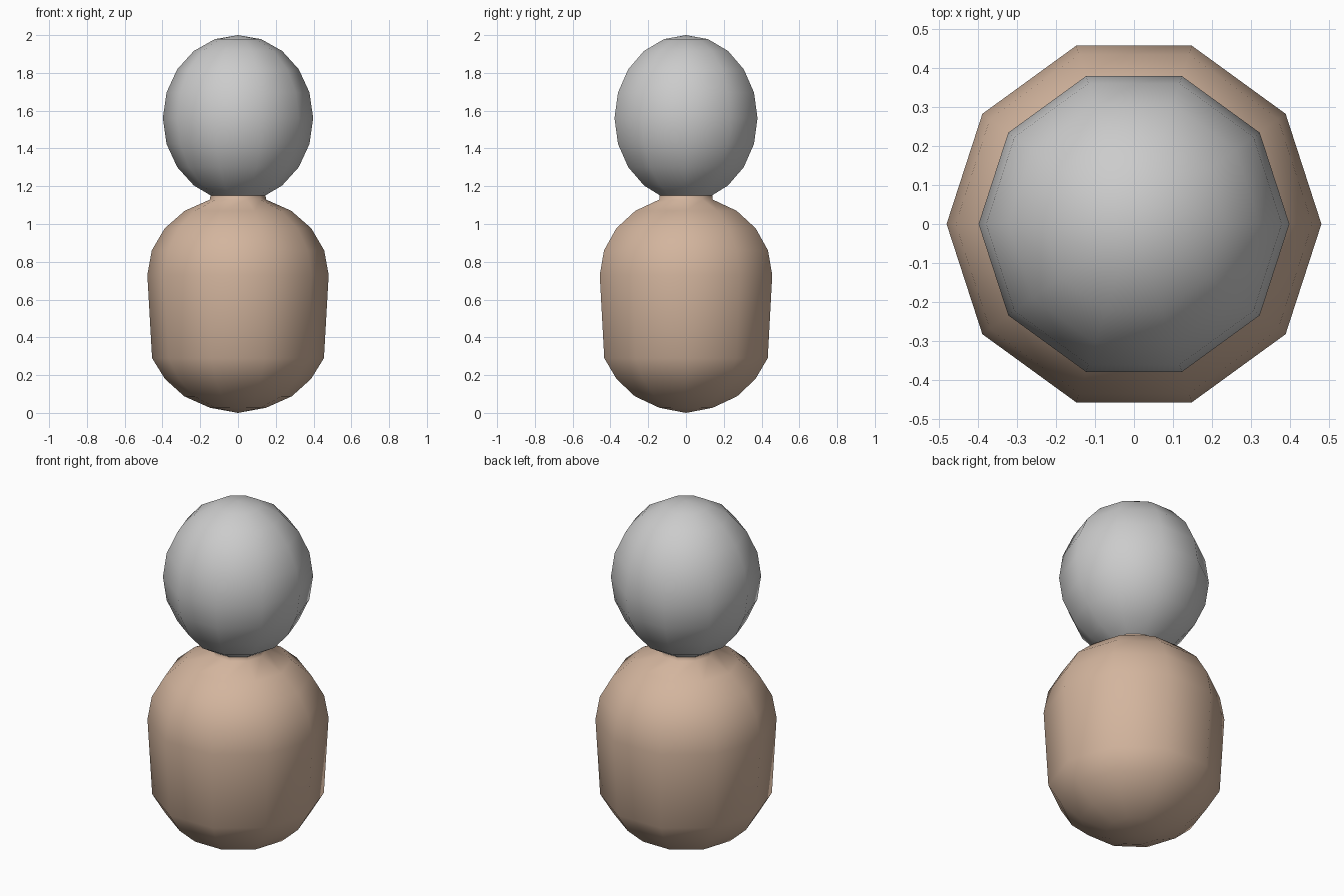
import bpy, bmesh
from math import cos, sin, pi, radians

if "Cube" in bpy.data.objects:
    bpy.data.objects.remove(bpy.data.objects["Cube"])

SIDES = 10


def dome(radius, height, centre, angles):
    """Rings (radius, z) along a quarter ellipse."""
    return [(radius * cos(radians(a)), centre + height * sin(radians(a))) for a in angles]


def lathe(name, profile, color=None):
    """Turn a bottom-to-top profile around z; zero radius makes a pole."""
    bm = bmesh.new()
    rings = []
    for r, z in profile:
        if r < 1e-5:
            rings.append([bm.verts.new((0, 0, z))])
        else:
            rings.append([bm.verts.new((r * cos(2 * pi * i / SIDES),
                                        r * sin(2 * pi * i / SIDES), z))
                          for i in range(SIDES)])
    for low, high in zip(rings, rings[1:]):
        for i in range(SIDES):
            j = (i + 1) % SIDES
            if len(low) == 1:
                bm.faces.new((low[0], high[j], high[i]))
            elif len(high) == 1:
                bm.faces.new((low[i], low[j], high[0]))
            else:
                bm.faces.new((low[i], low[j], high[j], high[i]))
    for f in bm.faces:
        f.smooth = True
    mesh = bpy.data.meshes.new(name)
    bm.to_mesh(mesh)
    bm.free()
    obj = bpy.data.objects.new(name, mesh)
    bpy.context.collection.objects.link(obj)
    if color:
        mat = bpy.data.materials.new(name + "_color")
        mat.diffuse_color = color
        mat.use_nodes = True
        mat.node_tree.nodes["Principled BSDF"].inputs["Base Color"].default_value = mat.diffuse_color
        mesh.materials.append(mat)
    return obj


# Body: rounded bottom, slightly flared sides, domed shoulders, short neck
body = dome(0.48, 0.30, 0.38, ())
body += [(0, 0), (0.148, 0.027), (0.285, 0.088), (0.387, 0.18), (0.455, 0.29)]
body += dome(0.48, 0.42, 0.73, (0, 18, 36, 54, 72))
body += [(0.146, 1.152)]
lathe("body", body, (0.65, 0.46, 0.34, 1))

# Head: tall ellipsoid resting on the neck
head = [(0.146, 1.152)] + dome(0.398, 0.44, 1.56, range(-54, 91, 18))
lathe("head", head)
